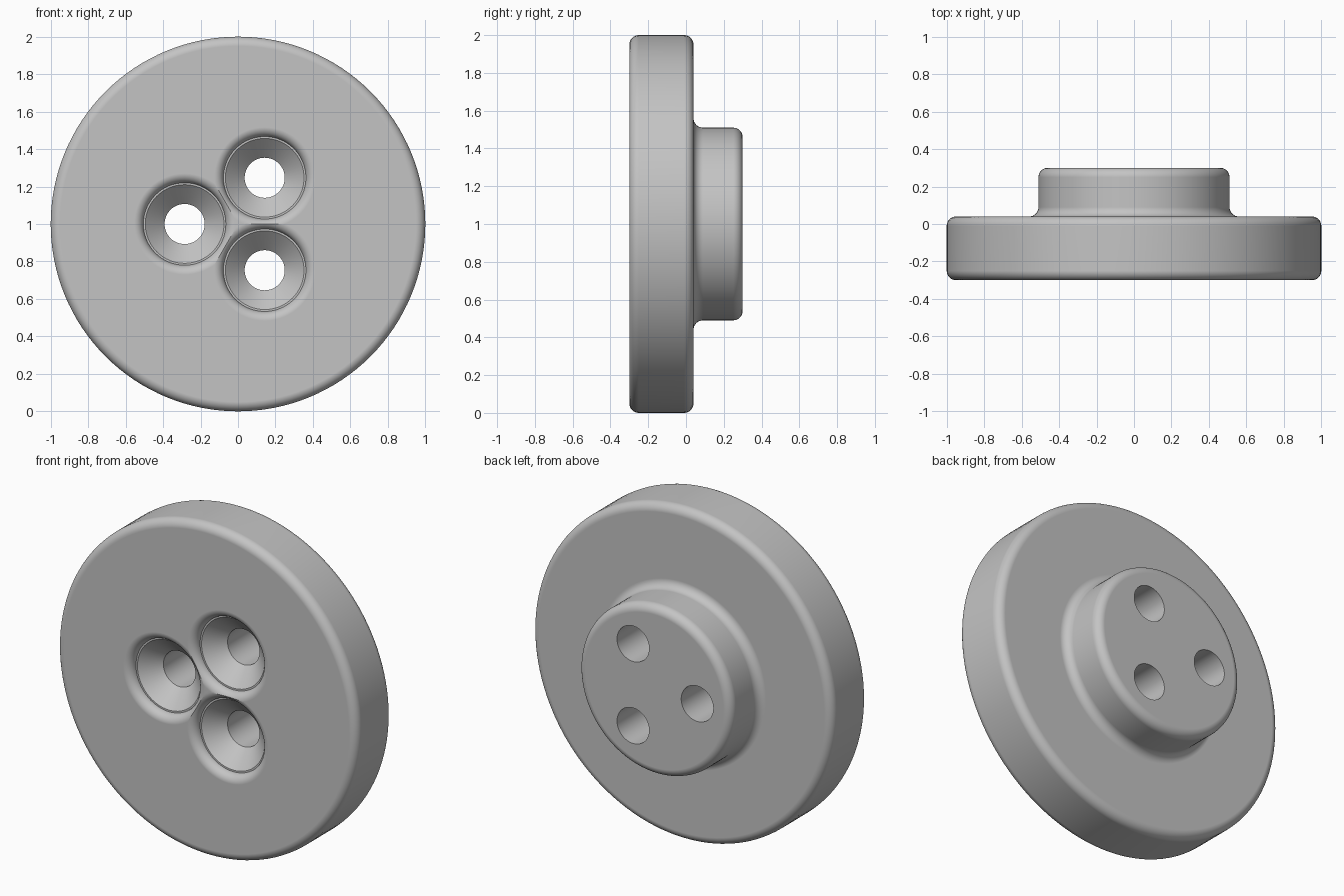
import bpy, bmesh
from math import sin, cos, pi, radians
from mathutils import Matrix, Vector

cube = bpy.data.objects.get("Cube")
if cube:
    bpy.data.objects.remove(cube, do_unlink=True)

grey = bpy.data.materials.new("plain_grey")
grey.use_nodes = True
colour = (0.55, 0.55, 0.55, 1)
grey.diffuse_color = colour
grey.node_tree.nodes["Principled BSDF"].inputs["Base Color"].default_value = colour


def fillet(r, y, start, radius=0.05, sweep=90, steps=8):
    """Arc of (radius, depth) points around a centre."""
    return [(r + radius * cos(radians(start + sweep * i / steps)),
             y + radius * sin(radians(start + sweep * i / steps)))
            for i in range(steps + 1)]


def lathe(name, profile, centre, segments):
    """Revolve a (radius, depth) profile around the y axis and cap both ends."""
    bm = bmesh.new()
    verts = [bm.verts.new((r, y, 0)) for r, y in profile]
    edges = [bm.edges.new(pair) for pair in zip(verts, verts[1:])]
    bmesh.ops.spin(bm, geom=verts + edges, cent=(0, 0, 0), axis=(0, 1, 0),
                   angle=2 * pi, steps=segments)
    bmesh.ops.remove_doubles(bm, verts=bm.verts, dist=0.0005)
    bmesh.ops.holes_fill(bm, edges=[e for e in bm.edges if e.is_boundary], sides=0)
    bmesh.ops.recalc_face_normals(bm, faces=bm.faces)
    bmesh.ops.translate(bm, verts=bm.verts, vec=centre)
    mesh = bpy.data.meshes.new(name)
    bm.to_mesh(mesh)
    bm.free()
    mesh.materials.append(grey)
    obj = bpy.data.objects.new(name, mesh)
    bpy.context.collection.objects.link(obj)
    return obj


# Round flange with a filleted boss on its back
body_profile = (fillet(0.95, -0.25, -90) + fillet(0.95, -0.01, 0)
                + fillet(0.56, 0.09, 270, sweep=-90) + fillet(0.46, 0.25, 0))
body = lathe("flanged_disc", body_profile, (0, 0, 1), 128)
bpy.context.view_layer.objects.active = body
body.select_set(True)

# Countersunk screw holes with rounded mouths
hole_profile = ([(0.27, -0.4)] + fillet(0.27, -0.25, 90 + 180, sweep=-90)
                + [(0.21, -0.25), (0.107, -0.15), (0.107, 0.4)])
for angle in (60, 180, 300):
    offset = Matrix.Rotation(radians(-angle), 3, 'Y') @ Vector((0.285, 0, 0))
    cutter = lathe("hole_cutter", hole_profile, offset + Vector((0, 0, 1)), 64)
    cutter.hide_render = True
    cut = body.modifiers.new("screw_hole", 'BOOLEAN')
    cut.operation = 'DIFFERENCE'
    cut.solver = 'EXACT'
    cut.object = cutter
    bpy.ops.object.modifier_apply(modifier=cut.name)
    bpy.data.objects.remove(cutter, do_unlink=True)

# Smooth rounds, crisp hole edges and clean flat faces
bpy.ops.object.shade_smooth_by_angle(angle=radians(30))
weighted = body.modifiers.new("flat_face_normals", 'WEIGHTED_NORMAL')
weighted.keep_sharp = True
